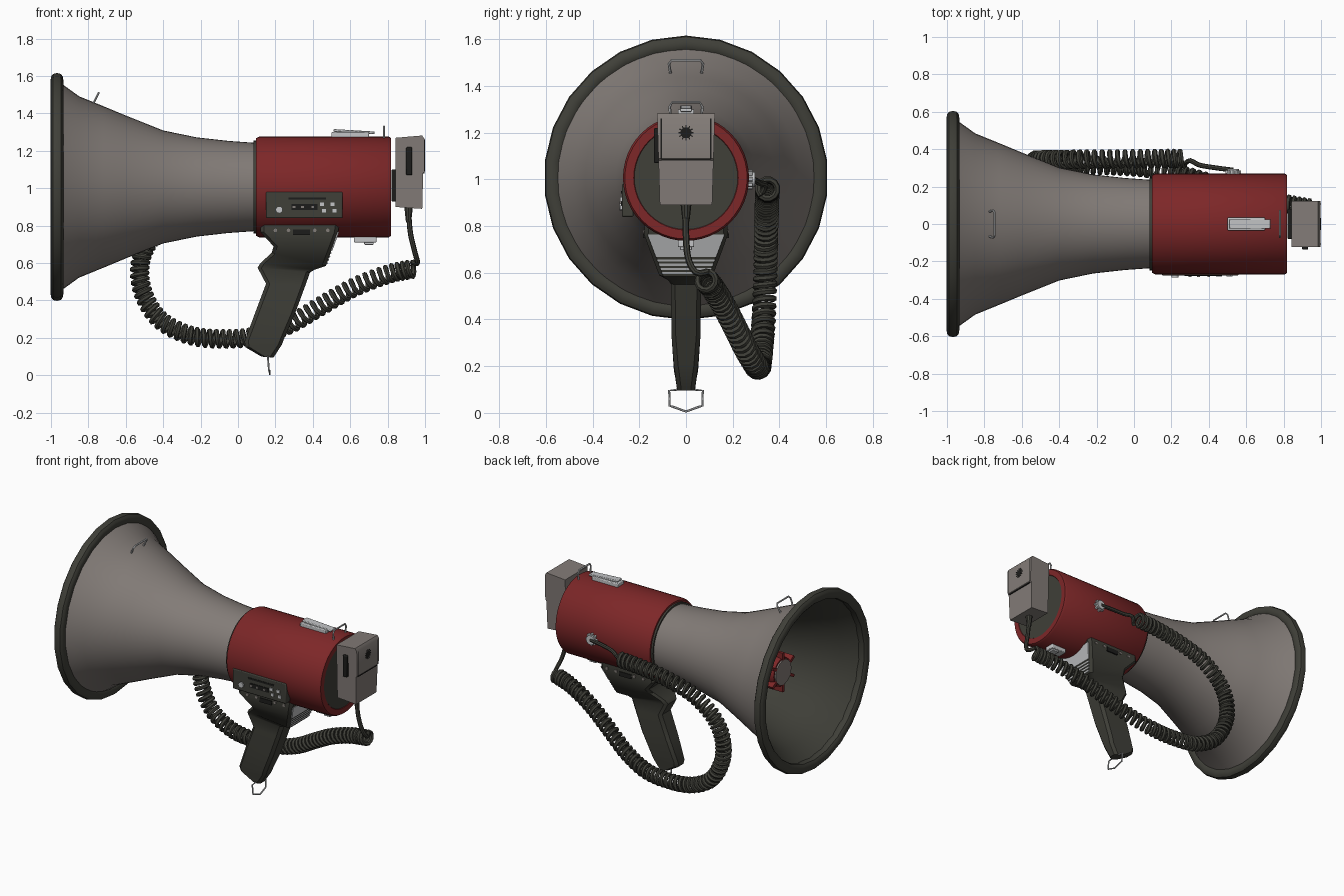
import bpy, bmesh, math
from mathutils import Vector, Matrix

if "Cube" in bpy.data.objects:
    bpy.data.objects.remove(bpy.data.objects["Cube"])

CZ = 1.007  # height of the horn axis


def material(name, rgb):
    m = bpy.data.materials.new(name)
    m.diffuse_color = (*rgb, 1)
    m.use_nodes = True
    m.node_tree.nodes["Principled BSDF"].inputs["Base Color"].default_value = m.diffuse_color
    return m


GREY = material("warm_grey", (0.225, 0.2, 0.185))
RED = material("red", (0.205, 0.02, 0.021))
DARK = material("dark_rubber", (0.05, 0.05, 0.04))
BLACK = material("black", (0.012, 0.012, 0.011))
SILVER = material("silver", (0.55, 0.56, 0.57))


def finish(name, bm, mats, smooth=True, bevel=0):
    bmesh.ops.recalc_face_normals(bm, faces=bm.faces)
    me = bpy.data.meshes.new(name)
    bm.to_mesh(me)
    bm.free()
    ob = bpy.data.objects.new(name, me)
    bpy.context.collection.objects.link(ob)
    for m in mats:
        me.materials.append(m)
    if bevel:
        mod = ob.modifiers.new("bevel", 'BEVEL')
        mod.width, mod.segments, mod.limit_method = bevel, 2, 'ANGLE'
    if smooth:
        bpy.ops.object.select_all(action='DESELECT')
        ob.select_set(True)
        bpy.context.view_layer.objects.active = ob
        bpy.ops.object.shade_smooth_by_angle(angle=math.radians(35))
    return ob


def lathe(name, profile, mats, segs=40, dark_from=None):
    """Closed (x, radius) profile turned about the horn axis."""
    bm = bmesh.new()
    rings = []
    for k in range(segs):
        a = 2 * math.pi * k / segs
        rings.append([bm.verts.new((x, r * math.sin(a), CZ + r * math.cos(a))) for x, r in profile])
    n = len(profile)
    for k in range(segs):
        a, b = rings[k], rings[(k + 1) % segs]
        for i in range(n):
            j = (i + 1) % n
            f = bm.faces.new((a[i], a[j], b[j], b[i]))
            f.material_index = int(dark_from is not None and i >= dark_from)
    return finish(name, bm, mats)


def box(name, loc, size, mat, bevel=0, rot=None):
    bm = bmesh.new()
    m = Matrix.Translation(loc) @ (rot or Matrix()) @ Matrix.Diagonal((*size, 1))
    bmesh.ops.create_cube(bm, size=1, matrix=m)
    return finish(name, bm, [mat], bevel > 0, bevel)


def cyl(name, loc, r, depth, axis, mat, segs=20, r2=None):
    rot = Vector((0, 0, 1)).rotation_difference(Vector(axis)).to_matrix().to_4x4()
    bm = bmesh.new()
    bmesh.ops.create_cone(bm, cap_ends=True, segments=segs, radius1=r, radius2=r if r2 is None else r2,
                          depth=depth, matrix=Matrix.Translation(loc) @ rot)
    return finish(name, bm, [mat])


def loft(name, sections, mat):
    """Skin a stack of equal-length point loops and cap both ends."""
    bm = bmesh.new()
    loops = [[bm.verts.new(p) for p in s] for s in sections]
    n = len(loops[0])
    for a, b in zip(loops, loops[1:]):
        for i in range(n):
            j = (i + 1) % n
            bm.faces.new((a[i], a[j], b[j], b[i]))
    bm.faces.new(loops[0])
    bm.faces.new(loops[-1])
    return finish(name, bm, [mat])


def frames(pts):
    """Parallel-transported frames along a path."""
    t = (pts[1] - pts[0]).normalized()
    u = t.orthogonal().normalized()
    for i, p in enumerate(pts):
        d = (pts[min(i + 1, len(pts) - 1)] - pts[max(i - 1, 0)]).normalized()
        u = (t.rotation_difference(d) @ u)
        u = (u - d * u.dot(d)).normalized()
        t = d
        yield p, u, d.cross(u)


def tube(name, pts, r, mat, sides=6):
    angles = [2 * math.pi * k / sides for k in range(sides)]
    return loft(name, [[p + r * (math.cos(a) * u + math.sin(a) * v) for a in angles]
                       for p, u, v in frames([Vector(p) for p in pts])], mat)


def spline(ctrl, step):
    """Catmull-Rom path resampled at an even spacing."""
    c = [Vector(p) for p in ctrl]
    c = [2 * c[0] - c[1]] + c + [2 * c[-1] - c[-2]]
    fine = []
    for i in range(1, len(c) - 2):
        a, b, d, e = c[i - 1:i + 3]
        for k in range(60):
            t = k / 60
            fine.append(0.5 * (2 * b + (d - a) * t + (2 * a - 5 * b + 4 * d - e) * t * t
                               + (3 * b - a - 3 * d + e) * t ** 3))
    out, run = [fine[0]], 0
    for p, q in zip(fine, fine[1:]):
        run += (q - p).length
        if run >= step:
            out.append(q.copy())
            run -= step
    return out


# Horn: grey outside, dark lining
outer = [(-0.96, 0.56), (-0.93, 0.543), (-0.85, 0.485), (-0.72, 0.432), (-0.6, 0.382), (-0.4, 0.302),
         (-0.22, 0.265), (-0.05, 0.246), (0.12, 0.234)]
inner = [(x, r - 0.014) for x, r in reversed(outer)]
lathe("horn", outer + inner, [GREY, DARK], 48, dark_from=len(outer) - 1)

# Rubber rim
rim = [(-0.968 + 0.034 * math.copysign(abs(math.cos(a)) ** 0.7, math.cos(a)), 0.573 + 0.036 * math.sin(a))
       for a in [2 * math.pi * k / 12 for k in range(12)]]
lathe("rim", rim, [DARK], 26)

# Inner reflex horn with fins and cap
lathe("reflex_horn", [(0.1, 0.17), (-0.4, 0.13), (-0.72, 0.1), (-0.74, 0.095), (-0.74, 0.02), (0.1, 0.02)], [RED], 24)
cyl("reflex_cap", (-0.742, 0, CZ), 0.085, 0.016, (1, 0, 0), GREY, 24)
for k in range(6):
    rot = Matrix.Rotation(k * math.pi / 3, 4, 'X')
    box("reflex_fin", Vector((-0.64, 0, CZ)) + rot @ Vector((0, 0, 0.11)), (0.22, 0.02, 0.05), RED, 0, rot)

# Body shell, front gasket and rear disc
lathe("body", [(0.095, 0.2), (0.095, 0.26), (0.115, 0.27), (0.805, 0.27), (0.818, 0.262), (0.818, 0.224), (0.79, 0.2)],
      [RED], 48)
cyl("body_gasket", (0.092, 0, CZ), 0.248, 0.02, (1, 0, 0), DARK, 40)
cyl("rear_disc", (0.8, 0, CZ), 0.227, 0.03, (1, 0, 0), DARK, 40)

# Control panel with knobs and sliders
box("control_panel", (0.355, -0.25, 0.91), (0.41, 0.05, 0.14), DARK, 0.006)
box("panel_slot", (0.355, -0.276, 0.9), (0.14, 0.006, 0.03), BLACK)
box("panel_label", (0.37, -0.276, 0.945), (0.2, 0.004, 0.012), BLACK)
for x in (0.3, 0.345, 0.4):
    box("slider", (x, -0.28, 0.9), (0.015, 0.008, 0.012), GREY)
cyl("volume_knob", (0.22, -0.279, 0.885), 0.019, 0.012, (0, 1, 0), SILVER, 12)
for x, z in ((0.45, 0.915), (0.505, 0.915), (0.46, 0.88), (0.515, 0.88)):
    box("panel_button", (x, -0.278, z), (0.022, 0.008, 0.018), SILVER)

# Handle: front point, back point and half width of each section
grip = [((0.12, 0.83), (0.545, 0.83), 0.175), ((0.12, 0.765), (0.535, 0.765), 0.18),
        ((0.19, 0.69), (0.508, 0.69), 0.153), ((0.18, 0.655), (0.47, 0.585), 0.115),
        ((0.12, 0.6), (0.41, 0.565), 0.075), ((0.105, 0.575), (0.385, 0.55), 0.065), ((0.15, 0.49), (0.36, 0.48), 0.064),
        ((0.09, 0.33), (0.305, 0.33), 0.062), ((0.035, 0.18), (0.25, 0.205), 0.052),
        ((0.04, 0.15), (0.235, 0.165), 0.046), ((0.125, 0.1), (0.19, 0.095), 0.038)]
sections = []
for f, b, w in grip:
    F, B = Vector((f[0], 0, f[1])), Vector((b[0], 0, b[1]))
    d = (B - F).normalized() * 0.02
    Y = Vector((0, 1, 0))
    half = [(F, w - 0.018), (F + d, w), (B - d, w), (B, w - 0.018)]
    sections.append([p + Y * v for p, v in half] + [p - Y * v for p, v in reversed(half)])
loft("handle", sections, DARK)


# Pale rear plate of the handle with cooling stripes
def rear_plate(name, z0, z1):
    def row(z, off):
        t = (z - 0.585) / 0.18
        x, w = 0.47 + 0.065 * t + off, 0.098 + 0.068 * t
        return [(x, -w, z), (x, w, z)]
    loft(name, [row(z0, -0.004) + row(z0, 0.005)[::-1], row(z1, -0.004) + row(z1, 0.005)[::-1]], SILVER)


rear_plate("handle_plate", 0.668, 0.765)
for k in range(4):
    rear_plate("handle_stripe", 0.594 + 0.018 * k, 0.603 + 0.018 * k)

# Screws and catches on both sides of the handle mount
for s in (-1, 1):
    box("mount_catch", (0.34, s * 0.178, 0.765), (0.09, 0.012, 0.03), BLACK)
    for x in (0.2, 0.27, 0.41, 0.48):
        cyl("mount_screw", (x, s * 0.179, 0.775), 0.01, 0.012, (0, 1, 0), GREY, 8)

# Silver latches above and below the body
box("top_latch", (0.6, 0, 1.285), (0.2, 0.07, 0.03), SILVER, 0.005)
box("top_latch_lever", (0.62, 0, 1.303), (0.22, 0.05, 0.014), SILVER, 0.004, Matrix.Rotation(0.06, 4, 'Y'))
box("bottom_latch", (0.68, 0, 0.725), (0.12, 0.07, 0.03), SILVER, 0.005)
box("bottom_latch_tab", (0.7, 0, 0.708), (0.05, 0.05, 0.02), SILVER, 0.003)


# Wire loops
def wire_loop(name, base, top, w):
    (x0, z0), (x1, z1) = base, top
    xm, zm = x0 + 0.75 * (x1 - x0), z0 + 0.75 * (z1 - z0)
    half = [(x0, w * 0.9, z0), (xm, w, zm), (x1, w * 0.85, z1)]
    tube(name, half + [(x, -y, z) for x, y, z in reversed(half)], 0.006, SILVER)


wire_loop("horn_strap_loop", (-0.775, 1.45), (-0.745, 1.51), 0.073)
wire_loop("body_strap_loop", (0.78, 1.25), (0.78, 1.33), 0.07)
half = [(0.16, 0.035, 0.1), (0.16, 0.072, 0.095), (0.165, 0.07, 0.03), (0.168, 0.055, 0.026)]
tube("handle_strap_loop", half + [(0.17, 0, 0.006)] + [(x, -y, z) for x, y, z in reversed(half)], 0.005, SILVER)

# Microphone: side profile widened towards the top
mic = [(0.842, 0.9), (0.985, 0.89), (0.99, 1.082), (0.998, 1.09), (0.998, 1.262), (0.985, 1.282), (0.842, 1.27)]
loft("microphone", [[(x, s * (0.112 + 0.03 * (z - 0.89)), z) for x, z in mic] for s in (-1, 1)], GREY)
box("mic_seam", (0.992, 0, 1.083), (0.008, 0.21, 0.006), BLACK)
for s in (-1, 1):
    box("mic_side_seam", (0.996, s * 0.106, 1.175), (0.006, 0.005, 0.17), BLACK)
cyl("mic_grille", (0.997, 0, 1.2), 0.024, 0.006, (1, 0, 0), BLACK, 16)
for k in range(12):
    a = k * math.pi / 6
    box("grille_slot", (0.997, 0.027 * math.sin(a), 1.2 + 0.027 * math.cos(a)), (0.006, 0.005, 0.012), BLACK, 0,
        Matrix.Rotation(-a, 4, 'X'))
box("talk_button", (0.915, -0.125, 1.145), (0.032, 0.025, 0.15), BLACK, 0.006)
box("mic_bracket", (0.835, 0, 1.015), (0.03, 0.16, 0.17), BLACK, 0.005)
cyl("mic_strain_relief", (0.912, 0, 0.86), 0.015, 0.08, (0, 0, 1), DARK, 10, 0.024)

# Cable socket on the far side
cyl("socket", (0.53, 0.275, 1.0), 0.032, 0.04, (0, 1, 0), SILVER, 12)
for k in range(8):
    a = k * math.pi / 4
    cyl("socket_lobe", (0.53 + 0.033 * math.cos(a), 0.272, 1 + 0.033 * math.sin(a)), 0.01, 0.026, (0, 1, 0), SILVER, 6)

# Coiled cord with a straight lead at each end
path = [(0.27, 0.35, 0.96), (0.1, 0.35, 0.95), (-0.1, 0.348, 0.92), (-0.3, 0.346, 0.86), (-0.45, 0.343, 0.75),
        (-0.52, 0.34, 0.61), (-0.51, 0.335, 0.45), (-0.42, 0.325, 0.3), (-0.26, 0.315, 0.215), (-0.08, 0.31, 0.195),
        (0.1, 0.295, 0.21), (0.28, 0.255, 0.275), (0.45, 0.205, 0.375), (0.62, 0.155, 0.47), (0.8, 0.11, 0.54),
        (0.94, 0.085, 0.57)]
PER_TURN, PITCH, R = 12, 0.034, 0.041
coil = []
for i, (p, u, v) in enumerate(frames(spline(path, PITCH / PER_TURN))):
    a = 2 * math.pi * i / PER_TURN
    coil.append(p + R * (math.cos(a) * u + math.sin(a) * v))
tube("coiled_cord", coil, 0.0135, DARK)
tube("socket_lead", spline([(0.53, 0.288, 1.0), (0.44, 0.3, 0.995), (0.35, 0.315, 0.985), (0.3, 0.34, 0.975), coil[0]], 0.02),
     0.013, DARK, 8)
tube("mic_lead", spline([(0.912, 0, 0.87), (0.922, 0, 0.76), (0.945, 0.01, 0.66), (0.96, 0.045, 0.6), coil[-1]], 0.02),
     0.014, DARK, 8)
